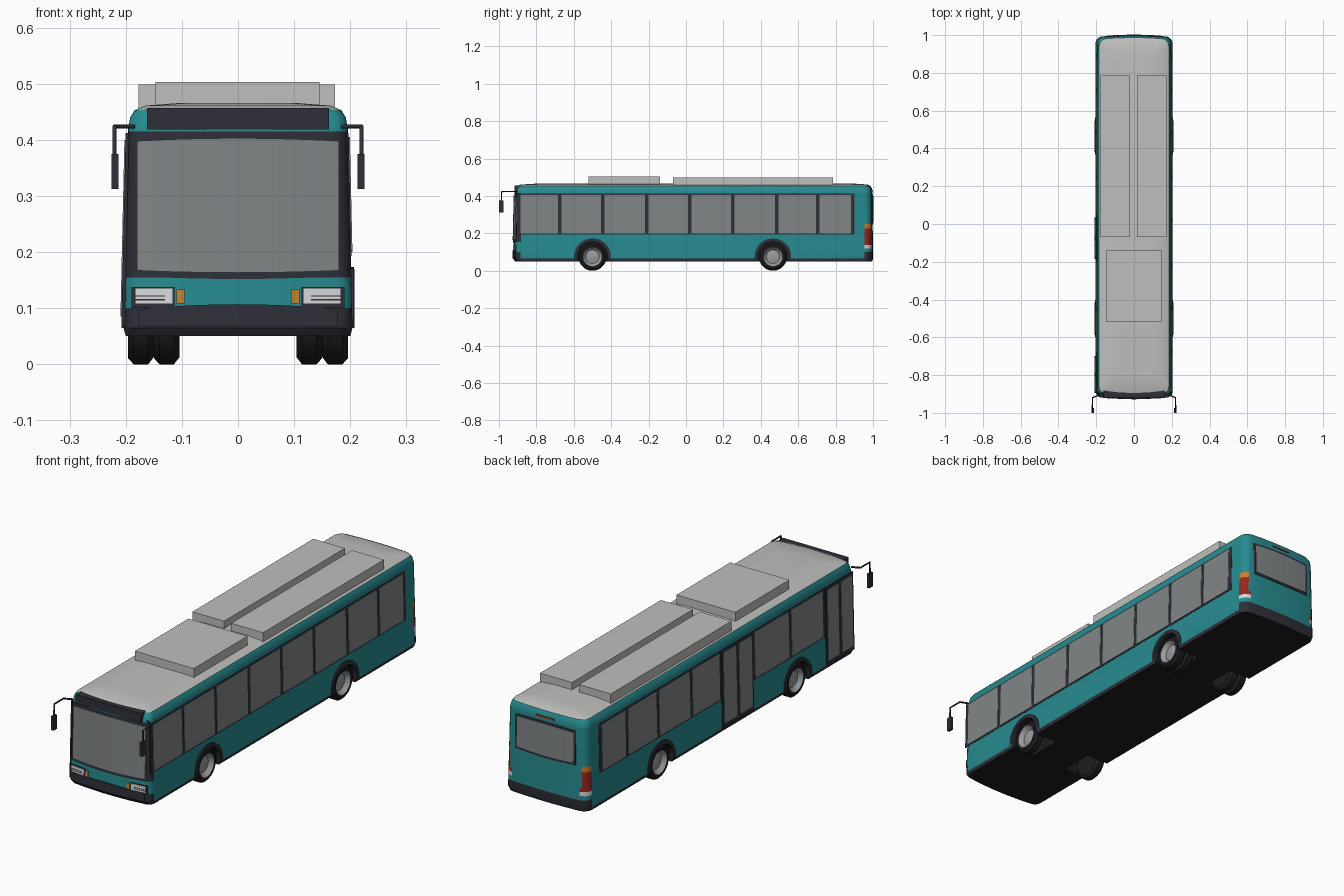
import bpy, bmesh, math
from mathutils import Vector

if "Cube" in bpy.data.objects:
    bpy.data.objects.remove(bpy.data.objects["Cube"], do_unlink=True)

# Materials
COLOURS = {
    "teal_paint": (0.02, 0.26, 0.28), "roof_grey": (0.52, 0.52, 0.51),
    "dark_trim": (0.028, 0.029, 0.04), "window_glass": (0.22, 0.235, 0.24),
    "black_rubber": (0.012, 0.012, 0.015), "rim_grey": (0.32, 0.33, 0.34),
    "lamp_white": (0.68, 0.69, 0.69), "lamp_orange": (0.6, 0.22, 0.02),
    "lamp_red": (0.32, 0.02, 0.015)}
MATS = []
for name, rgb in COLOURS.items():
    m = bpy.data.materials.new(name)
    m.use_nodes = True
    m.diffuse_color = (*rgb, 1)
    m.node_tree.nodes["Principled BSDF"].inputs["Base Color"].default_value = (*rgb, 1)
    MATS.append(m)
TEAL, ROOF, TRIM, GLASS, RUBBER, RIM, WHITE, ORANGE, RED = range(len(MATS))


def finish(name, bm, rule, smooth=False):
    """Turn a bmesh into an object; rule is a colour index or a function of the face."""
    bmesh.ops.recalc_face_normals(bm, faces=bm.faces)
    for f in bm.faces:
        f.material_index = rule(f) if callable(rule) else rule
    me = bpy.data.meshes.new(name)
    bm.to_mesh(me)
    bm.free()
    for m in MATS:
        me.materials.append(m)
    ob = bpy.data.objects.new(name, me)
    bpy.context.collection.objects.link(ob)
    if smooth:
        activate(ob)
        bpy.ops.object.shade_smooth_by_angle(angle=math.radians(32))
    return ob


def activate(ob):
    bpy.ops.object.select_all(action="DESELECT")
    ob.select_set(True)
    bpy.context.view_layer.objects.active = ob


def box(name, lo, hi, colour):
    bm = bmesh.new()
    bmesh.ops.create_cube(bm, size=1)
    for v in bm.verts:
        v.co = [l + (c + 0.5) * (h - l) for l, h, c in zip(lo, hi, v.co)]
    return finish(name, bm, colour)


# Body outline: height, half width, front y, rear y
SECTION = [(0.05, 0.200, -0.915, 0.995), (0.065, 0.204, -0.925, 1.0),
           (0.42, 0.196, -0.917, 0.997), (0.44, 0.192, -0.912, 0.994),
           (0.453, 0.184, -0.904, 0.987), (0.461, 0.165, -0.885, 0.97),
           (0.466, 0.10, -0.80, 0.90)]
BOW_FRONT, BOW_REAR = 0.015, 0.01


def section(z):
    for a, b in zip(SECTION, SECTION[1:]):
        if z <= b[0]:
            t = (z - a[0]) / (b[0] - a[0])
            return [p + (q - p) * t for p, q in zip(a[1:], b[1:])]
    return SECTION[-1][1:]


def front(u, v, d):
    w, y0, _ = section(v)
    return Vector((u, y0 + BOW_FRONT * (u / w) ** 2 - d, v))


def rear(u, v, d):
    w, _, y1 = section(v)
    return Vector((u, y1 - BOW_REAR * (u / w) ** 2 + d, v))


def side(s):
    return lambda u, v, d: Vector((s * (section(v)[0] + d), u, v))


def ring(z):
    w, y0, y1 = section(z)
    pts = []
    for sx, sy, start in ((1, 1, 0), (-1, 1, 90), (-1, -1, 180), (1, -1, 270)):
        r = 0.035 if sy > 0 else 0.025
        cy = y1 - r if sy > 0 else y0 + r
        for i in range(6):
            a = math.radians(start + i * 18)
            pts.append([sx * (w - r) + r * math.cos(a), cy + r * math.sin(a)])
        if start in (0, 180):     # extra points across the bowed ends
            pts += [[sx * (w - r) * k, y1 if sy > 0 else y0] for k in (0.6, 0.2, -0.2, -0.6)]
    return [(x, y + (BOW_FRONT if y < 0 else -BOW_REAR) * (x / w) ** 2, z) for x, y in pts]


def body_colour(f):
    c = f.calc_center_median()
    if c.z < 0.051:
        return RUBBER
    if c.z > 0.453:
        return ROOF
    if c.z < 0.065 or (c.z < 0.1 and (c.y < -0.88 or c.y > 0.95)):
        return TRIM
    if c.y < -0.885 and 0.155 < c.z < 0.415:
        return TRIM
    if c.y > 0.958 and abs(c.x) > 0.172:
        for low, high, colour in ((0.12, 0.138, WHITE), (0.138, 0.225, RED), (0.225, 0.25, ORANGE)):
            if low < c.z < high:
                return colour
    return TEAL


# Body shell, lofted through rings
bm = bmesh.new()
levels = sorted([s[0] for s in SECTION] + [0.1, 0.12, 0.138, 0.155, 0.225, 0.25, 0.415])
loops = [[bm.verts.new(p) for p in ring(z)] for z in levels]
for a, b in zip(loops, loops[1:]):
    for i in range(len(a)):
        j = (i + 1) % len(a)
        bm.faces.new((a[i], a[j], b[j], b[i]))
bm.faces.new(loops[0])
bm.faces.new(loops[-1])
body = finish("body", bm, body_colour)

# Wheel wells cut from the body
AXLES = {"front": -0.5, "rear": 0.465}
WHEEL_Z = 0.075


def lathe(name, profile, x, y, s, rule, closed=False):
    """Spin (offset, radius) points about the axle line."""
    bm = bmesh.new()
    vs = [bm.verts.new((x + s * o, y, WHEEL_Z + r)) for o, r in profile]
    es = [bm.edges.new(p) for p in zip(vs, vs[1:])]
    bmesh.ops.spin(bm, geom=vs + es, cent=(x, y, WHEEL_Z), axis=(1, 0, 0),
                   angle=math.tau, steps=28, use_duplicate=False)
    bmesh.ops.remove_doubles(bm, verts=bm.verts, dist=0.0002)
    return finish(name, bm, rule, smooth=True)


for y in AXLES.values():
    for s in (1, -1):
        cutter = lathe("well_cutter", [(0, 0), (0, 0.083), (0.2, 0.083), (0.2, 0)],
                       s * 0.09, y, s, RUBBER)
        cutter.hide_render = True
        activate(body)
        mod = body.modifiers.new("well", "BOOLEAN")
        mod.operation, mod.solver, mod.object = "DIFFERENCE", "EXACT", cutter
        bpy.ops.object.modifier_apply(modifier=mod.name)
        bpy.data.objects.remove(cutter, do_unlink=True)
activate(body)
bpy.ops.object.shade_smooth_by_angle(angle=math.radians(32))

# Wheels and arch trims
TYRE = [(0, 0), (0, 0.062), (0.01, 0.075), (0.036, 0.075), (0.046, 0.064),
        (0.046, 0.052), (0.042, 0.049), (0.028, 0.036), (0.033, 0.016), (0.033, 0)]


def wheel_colour(f):
    c = f.calc_center_median()
    outer = abs(c.x) > f_limit
    return RIM if outer and math.hypot(c.y - wheel_y, c.z - WHEEL_Z) < 0.0515 else RUBBER


for axle, wheel_y in AXLES.items():
    for s, label in ((1, "left"), (-1, "right")):
        f_limit = 0.165
        lathe(f"{axle}_{label}_wheel", TYRE, s * 0.15, wheel_y, s, wheel_colour)
        if axle == "rear":
            f_limit = 1
            lathe(f"{axle}_{label}_inner_wheel", TYRE, s * 0.104, wheel_y, s, wheel_colour)
        bm = bmesh.new()
        arcs = []
        for i in range(19):
            a = math.radians(-6 + i * 192 / 18)
            arcs.append([bm.verts.new((s * x, wheel_y + r * math.cos(a), WHEEL_Z + r * math.sin(a)))
                         for x, r in ((0.195, 0.081), (0.208, 0.081), (0.207, 0.098), (0.195, 0.098))])
        for a, b in zip(arcs, arcs[1:]):
            for i in range(4):
                bm.faces.new((a[i], a[i - 1], b[i - 1], b[i]))
        finish(f"{axle}_{label}_arch", bm, TRIM, smooth=True)


def panel(name, place, u0, u1, v0, v1, depth, colour, bend=(0, 0), steps=1):
    """Thin plate lying on a body surface; bend arches its lower and upper edges."""
    bm = bmesh.new()
    cols = []
    for i in range(steps + 1):
        t = i / steps
        u, k = u0 + (u1 - u0) * t, 1 - (2 * t - 1) ** 2
        lo, hi = v0 + bend[0] * k, v1 + bend[1] * k
        cols.append([bm.verts.new(place(u, v, d)) for v, d in
                     ((lo, -0.002), (lo, depth), (hi, depth), (hi, -0.002))])
    for a, b in zip(cols, cols[1:]):
        for i in range(4):
            bm.faces.new((a[i - 1], a[i], b[i], b[i - 1]))
    bm.faces.new(cols[0])
    bm.faces.new(cols[-1])
    return finish(name, bm, colour)


# Side windows: a dark band with glass between the pillars
def windows(label, s, edges):
    panel(f"{label}_window_band", side(s), edges[0] - 0.01, edges[-1] + 0.01, 0.193, 0.412, 0.001, TRIM)
    for a, b in zip(edges, edges[1:]):
        panel(f"{label}_window", side(s), a + 0.009, b - 0.009, 0.2, 0.405, 0.003, GLASS)


windows("left", 1, [-0.895, -0.675, -0.445, -0.21, 0.02, 0.25, 0.485, 0.705, 0.89])
windows("right_front", -1, [-0.69, -0.45, -0.19])
windows("right_rear", -1, [0.04, 0.25, 0.485, 0.705, 0.89])

# Two-leaf doors on the right side
for label, a, b in (("front", -0.895, -0.70), ("middle", -0.185, 0.035)):
    panel(f"{label}_door", side(-1), a, b, 0.066, 0.412, 0.004, TRIM)
    mid = (a + b) / 2
    for p, q in ((a, mid), (mid, b)):
        panel(f"{label}_door_glass", side(-1), p + 0.01, q - 0.01, 0.085, 0.4, 0.006, GLASS)

# Front end
panel("windscreen", front, -0.18, 0.18, 0.168, 0.398, 0.004, GLASS, (-0.004, 0.005), 10)
panel("windscreen_sill", front, -0.18, 0.18, 0.157, 0.17, 0.002, TRIM, (-0.005, 0), 10)
panel("front_bumper", front, -0.178, 0.178, 0.066, 0.098, 0.003, TRIM, (0, 0.009), 10)
box("destination_sign", (-0.162, -0.918, 0.418), (0.162, -0.87, 0.457), TRIM)
for s, label in ((1, "left"), (-1, "right")):
    panel(f"{label}_headlight_surround", front, s * 0.113, s * 0.19, 0.1, 0.138, 0.003, TRIM, steps=4)
    panel(f"{label}_headlight", front, s * 0.117, s * 0.183, 0.108, 0.135, 0.005, WHITE, steps=4)
    for z in (0.114, 0.121):
        panel(f"{label}_headlight_bar", front, s * 0.13, s * 0.183, z, z + 0.002, 0.006, TRIM, steps=4)
    panel(f"{label}_indicator", front, s * 0.095, s * 0.11, 0.108, 0.133, 0.004, ORANGE)

    # Mirror on a bent arm
    cu = bpy.data.curves.new(f"{label}_mirror_arm", "CURVE")
    cu.dimensions, cu.bevel_depth, cu.bevel_resolution = "3D", 0.004, 1
    path = [(0.185, -0.905, 0.424), (0.22, -0.92, 0.424), (0.22, -0.985, 0.424), (0.22, -0.987, 0.37)]
    sp = cu.splines.new("POLY")
    sp.points.add(len(path) - 1)
    for p, (x, y, z) in zip(sp.points, path):
        p.co = (s * x, y, z, 1)
    cu.materials.append(MATS[TRIM])
    bpy.context.collection.objects.link(bpy.data.objects.new(cu.name, cu))
    box(f"{label}_mirror", (s * 0.219 - 0.006, -1.0, 0.312), (s * 0.219 + 0.006, -0.975, 0.375), TRIM)

# Rear end
panel("rear_window_frame", rear, -0.15, 0.15, 0.252, 0.405, 0.002, TRIM, (-0.004, 0.004), 8)
panel("rear_window", rear, -0.14, 0.14, 0.262, 0.396, 0.004, GLASS, (-0.004, 0.004), 8)
panel("high_brake_light", rear, -0.045, 0.045, 0.424, 0.431, 0.003, RED, steps=4)

# Roof units
box("front_roof_unit", (-0.147, -0.52, 0.45), (0.145, -0.14, 0.503), ROOF)
box("right_roof_unit", (-0.177, -0.07, 0.45), (-0.02, 0.785, 0.499), ROOF)
box("left_roof_unit", (0.015, -0.07, 0.45), (0.173, 0.785, 0.499), ROOF)
